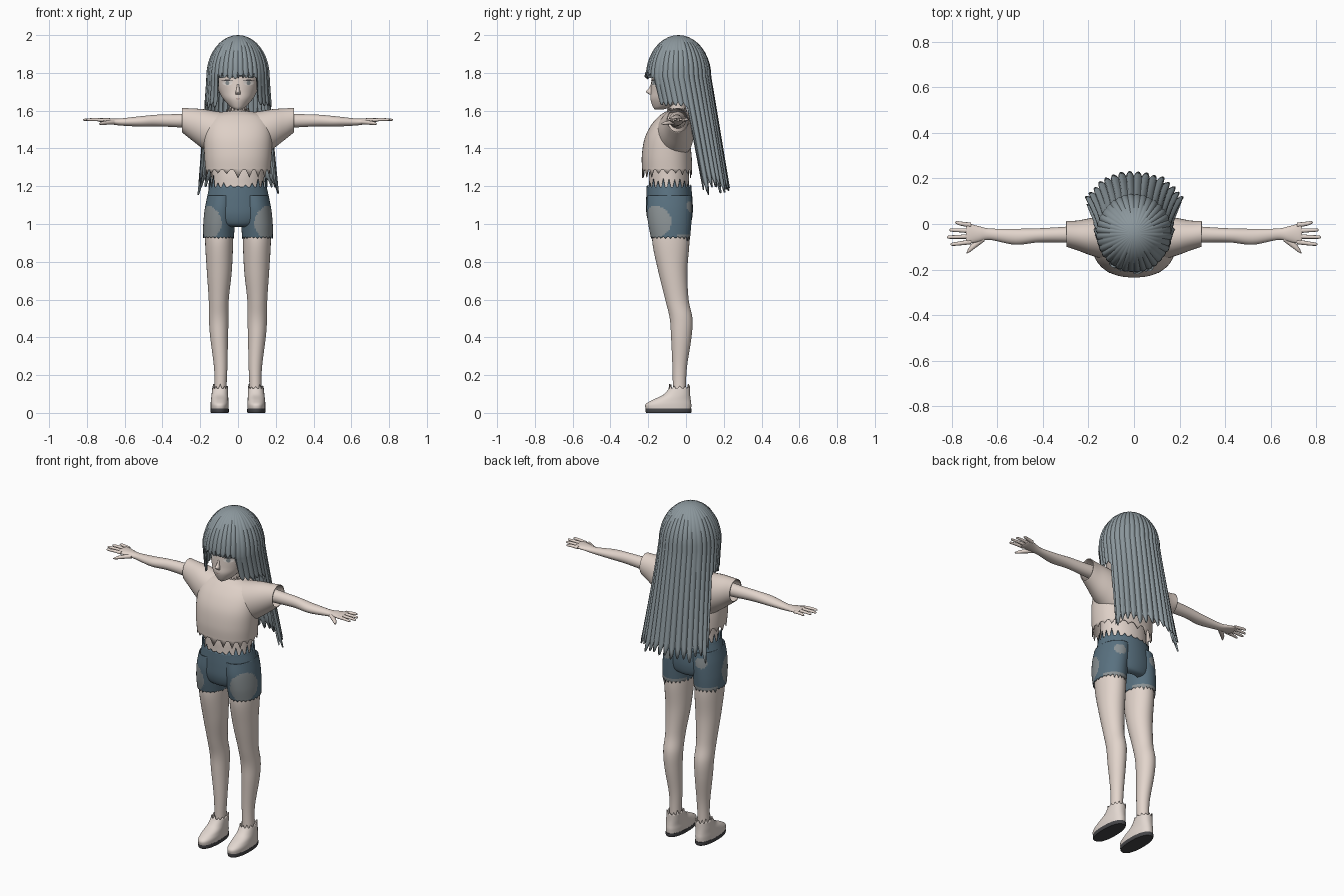
import bpy, bmesh, math, random
from math import sin, cos, pi
from mathutils import Vector
from mathutils.bvhtree import BVHTree

random.seed(4)
if "Cube" in bpy.data.objects:
    bpy.data.objects.remove(bpy.data.objects["Cube"])
made = []


def material(name, rgb):
    m = bpy.data.materials.new(name)
    m.use_nodes = True
    m.diffuse_color = (*rgb, 1)
    for node in m.node_tree.nodes:
        if node.type == 'BSDF_PRINCIPLED':
            node.inputs["Base Color"].default_value = (*rgb, 1)
    return m


SKIN = material("skin", (.76, .66, .60))
SHIRT = material("shirt_cream", (.73, .63, .57))
SHOE = material("shoe_cream", (.76, .68, .63))
HAIR = material("hair_grey", (.26, .31, .335))
DENIM = material("denim_blue", (.10, .165, .215))
PATCH = material("worn_patch_grey", (.26, .29, .30))
DARK = material("dark_grey", (.06, .06, .065))
WHITE = material("eye_white", (.82, .76, .72))
LIP = material("lip", (.45, .30, .27))


def finish(name, bm, mats, thick=0):
    bmesh.ops.recalc_face_normals(bm, faces=bm.faces[:])
    mesh = bpy.data.meshes.new(name)
    bm.to_mesh(mesh)
    bm.free()
    ob = bpy.data.objects.new(name, mesh)
    bpy.context.collection.objects.link(ob)
    for m in mats:
        mesh.materials.append(m)
    if thick:
        mod = ob.modifiers.new("cloth", 'SOLIDIFY')
        mod.thickness = thick
        mod.offset = -1
    made.append(ob)
    return ob


def spline(keys, steps):
    """Smooth rings running through the key rings."""
    k = [Vector(p) for p in keys]
    k = [k[0]] + k + [k[-1]]
    out = []
    for i in range(1, len(k) - 2):
        a, b, c, d = k[i - 1:i + 3]
        for s in range(steps):
            t = s / steps
            out.append((b * 2 + (c - a) * t + (a * 2 - b * 5 + c * 4 - d) * t * t
                        + (b * 3 - a - c * 3 + d) * t ** 3) * .5)
    return out + [k[-1]]


def loft(name, keys, mats, n=32, steps=6, axis='z', side=1, power=2,
         jags=(None, None), caps=True, thick=0, rule=None):
    """Skin of elliptical rings (along, centre u, centre v, radius u, radius v)."""
    rings = spline(keys, steps)
    bm = bmesh.new()
    rows = []
    for j, (t, u, v, ru, rv) in enumerate(rings):
        jag = jags[0] if j == 0 else jags[1] if j == len(rings) - 1 else None
        out = math.copysign(1, keys[-1][0] - keys[0][0]) * (-1 if j == 0 else 1)
        row = []
        for i in range(n):
            a = 2 * pi * i / n
            ca, sa = (math.copysign(abs(w) ** (2 / power), w) for w in (cos(a), sin(a)))
            tt = t
            if jag and i % 3 == 0:
                tt += out * jag(a) * random.uniform(.3, 1)
            p, q = u + ru * ca, v + rv * sa
            co = (p, q, tt) if axis == 'z' else (tt, p, q)
            row.append(bm.verts.new((co[0] * side, co[1], co[2])))
        rows.append(row)
    for r0, r1 in zip(rows, rows[1:]):
        for i in range(n):
            bm.faces.new((r0[i], r0[(i + 1) % n], r1[(i + 1) % n], r1[i]))
    if caps:
        bm.faces.new(rows[0])
        bm.faces.new(rows[-1])
    if rule:
        for f in bm.faces:
            f.material_index = rule(f.calc_center_median())
    return finish(name, bm, mats, thick)


def worn(c):
    """Worn places: outer front thigh, seat spot and back hem."""
    x = abs(c.x)
    thigh = ((x - .15) / .07) ** 2 + ((c.y + .16) / .095) ** 2 + ((c.z - 1.01) / .085) ** 2
    seat = (x - .11) ** 2 + (c.y - .01) ** 2 + (c.z - 1.09) ** 2
    return int(thigh < 1 or seat < .035 ** 2 or (c.y > -.05 and c.z < .945))


# Head, neck and midriff
head = loft("head", [(1.605, 0, -.145, .012, .018), (1.62, 0, -.125, .04, .05),
                     (1.66, 0, -.09, .077, .098), (1.70, 0, -.06, .10, .126),
                     (1.75, 0, -.04, .118, .144), (1.82, 0, -.03, .13, .15),
                     (1.90, 0, -.03, .11, .13), (1.95, 0, -.03, .07, .08)], [SKIN], n=48)
loft("nose", [(1.685, 0, -.185, .012, .008), (1.70, 0, -.19, .012, .022),
              (1.715, 0, -.187, .008, .012), (1.74, 0, -.18, .005, .006)], [SKIN], n=16)
loft("neck", [(1.5, 0, -.04, .055, .05), (1.6, 0, -.045, .045, .045),
              (1.69, 0, -.05, .045, .05)], [SKIN])
loft("midriff", [(1.1, 0, -.09, .14, .105), (1.2, 0, -.09, .138, .105),
                 (1.27, 0, -.09, .138, .105), (1.4, 0, -.09, .14, .09)], [SKIN])

# Face details laid on the head
tree = BVHTree.FromPolygons([v.co for v in head.data.vertices],
                            [p.vertices[:] for p in head.data.polygons])


def plate(name, x, z, w, h, mat, lift):
    bm = bmesh.new()
    bmesh.ops.create_circle(bm, cap_ends=True, cap_tris=True, segments=20, radius=1)
    for v in bm.verts:
        px, pz = x + v.co.x * w, z + v.co.y * h
        hit = tree.ray_cast(Vector((px, -1, pz)), Vector((0, 1, 0)))[0]
        v.co = (px, (hit.y if hit else -.15) - lift, pz)
    finish(name, bm, [mat])


for s, label in ((1, "left"), (-1, "right")):
    plate(label + "_eye", s * .056, 1.747, .027, .014, WHITE, .003)
    plate(label + "_iris", s * .056, 1.747, .010, .012, PATCH, .005)
    plate(label + "_lashes", s * .057, 1.761, .030, .003, DARK, .006)
plate("mouth", 0, 1.662, .014, .002, LIP, .003)

# Shirt body with ragged hem and neckline
loft("shirt_body", [(1.285, 0, -.10, .172, .132), (1.36, 0, -.102, .178, .132),
                    (1.45, 0, -.10, .180, .12), (1.52, 0, -.083, .172, .104),
                    (1.57, 0, -.062, .145, .082), (1.592, 0, -.05, .09, .062),
                    (1.597, 0, -.048, .06, .052)], [SHIRT], n=60, power=2.25,
     jags=(lambda a: .045, lambda a: .02), caps=False, thick=.004)

# Shorts seat with a waist torn higher at the sides
loft("shorts_seat", [(.985, 0, -.085, .07, .08), (1.0, 0, -.085, .14, .108),
                     (1.05, 0, -.087, .172, .122), (1.12, 0, -.088, .168, .123),
                     (1.195, 0, -.09, .152, .118)], [DENIM, PATCH], n=72, steps=8,
     jags=(None, lambda a: .01 + .06 * abs(cos(a))), caps=False, thick=.004, rule=worn)

for s, label in ((1, "left_"), (-1, "right_")):
    # Sleeve and shorts leg
    loft(label + "sleeve", [(.04, -.06, 1.48, .09, .11), (.10, -.06, 1.47, .10, .125),
                            (.185, -.056, 1.503, .083, .105), (.25, -.05, 1.53, .065, .082),
                            (.297, -.043, 1.55, .057, .065)], [SHIRT],
         axis='x', side=s, caps=False, thick=.004)
    loft(label + "shorts_leg", [(1.15, .082, -.088, .08, .116), (1.08, .092, -.088, .084, .12),
                                (1.0, .10, -.086, .084, .114), (.93, .103, -.082, .081, .104)],
         [DENIM, PATCH], n=72, steps=10, side=s, caps=False, thick=.004, rule=worn,
         jags=(None, lambda a: .008 + .02 * max(0, sin(a))))
    # Leg
    loft(label + "leg", [(1.0, .10, -.08, .073, .095), (.9, .10, -.08, .074, .098),
                         (.75, .099, -.07, .066, .077), (.6, .102, -.048, .053, .062),
                         (.5, .102, -.026, .052, .06), (.4, .10, -.025, .047, .054),
                         (.25, .092, -.033, .036, .039), (.15, .092, -.035, .032, .035),
                         (.05, .095, -.035, .034, .036)], [SKIN], side=s)
    # Shoe and sole
    loft(label + "shoe", [(.018, .097, -.093, .047, .12), (.045, .097, -.093, .048, .121),
                          (.068, .097, -.077, .046, .102), (.095, .096, -.05, .044, .072),
                          (.13, .094, -.034, .042, .055)], [SHOE], n=36, side=s, power=2.3,
         jags=(None, lambda a: .025), caps=False, thick=.006)
    loft(label + "sole", [(0, .097, -.092, .046, .119), (.008, .097, -.092, .049, .122),
                          (.022, .097, -.092, .048, .122)], [DARK], n=36, side=s,
         power=2.3, steps=2)
    # Arm and palm
    loft(label + "arm", [(.15, -.045, 1.55, .045, .045), (.30, -.047, 1.547, .035, .036),
                         (.42, -.05, 1.548, .031, .031), (.52, -.056, 1.543, .035, .027),
                         (.63, -.045, 1.540, .025, .018), (.68, -.044, 1.545, .034, .015),
                         (.725, -.042, 1.550, .044, .011), (.738, -.042, 1.551, .038, .007)],
         [SKIN], n=24, axis='x', side=s)
    # Fingers from little to index, then thumb
    for finger, y, tip in (("little", -.005, .785), ("ring", -.030, .81),
                           ("middle", -.054, .82), ("index", -.078, .805)):
        spread = (y + .042) * .3
        loft(label + finger + "_finger",
             [(.715, y, 1.55, .011, .009), (.76, y + spread * .6, 1.553, .009, .008),
              (tip - .008, y + spread, 1.552, .007, .006), (tip, y + spread, 1.551, .002, .002)],
             [SKIN], n=10, steps=3, axis='x', side=s)
    loft(label + "thumb", [(.655, -.06, 1.54, .015, .012), (.69, -.085, 1.537, .016, .011),
                           (.72, -.11, 1.533, .013, .009), (.735, -.128, 1.53, .003, .003)],
         [SKIN], n=12, steps=3, axis='x', side=s)

# Hair: crown, fringe, side locks and a long back curtain, split into locks
PER, LOCKS, CAP, FALL = 6, 36, 10, 12
N = PER * LOCKS
drop = [random.uniform(0, 1) for _ in range(LOCKS)]
push = [random.uniform(-.012, .012) for _ in range(LOCKS)]
bm = bmesh.new()
columns = []
for i in range(N):
    a = 2 * pi * i / N
    turn = min(i, N - i) * 360 / N
    lock = i // PER
    k = (i % PER) / PER
    bulge = 1 - (2 * k - 1) ** 2
    long_part = turn > 98
    tip = 1.15 if long_part else 1.615 if turn > 39 else 1.765
    tip += drop[lock] * (.05 if long_part else .015)
    tip += (1 - bulge) * (.06 if long_part else .025)
    col = []
    for j in range(1, CAP + FALL + 1):
        phi = min(j / CAP, 1) * pi / 2
        z, f = 1.78 + .22 * cos(phi), sin(phi)
        if j > CAP:
            z = 1.78 + (tip - 1.78) * (j - CAP) / FALL
        t = max(0, (1.78 - z) / .63)
        f *= 1 + (.03 + .04 * t) * (bulge - .8) + push[lock] * bulge * (1 + t)
        rx, ry, cy = .166 + .054 * t ** 1.2, .172 - .017 * t, -.04 + .12 * t
        col.append(bm.verts.new((rx * f * sin(a), cy - ry * f * cos(a), z)))
    columns.append(col)
crown = bm.verts.new((0, -.04, 2.0))
for c0, c1 in zip(columns, columns[1:] + columns[:1]):
    bm.faces.new((crown, c0[0], c1[0]))
    for j in range(CAP + FALL - 1):
        bm.faces.new((c0[j], c1[j], c1[j + 1], c0[j + 1]))
finish("hair", bm, [HAIR], thick=.008)

# Smooth shading with crisp edges
bpy.ops.object.select_all(action='DESELECT')
for ob in made:
    ob.select_set(True)
bpy.context.view_layer.objects.active = made[0]
bpy.ops.object.shade_smooth_by_angle(angle=math.radians(45))
